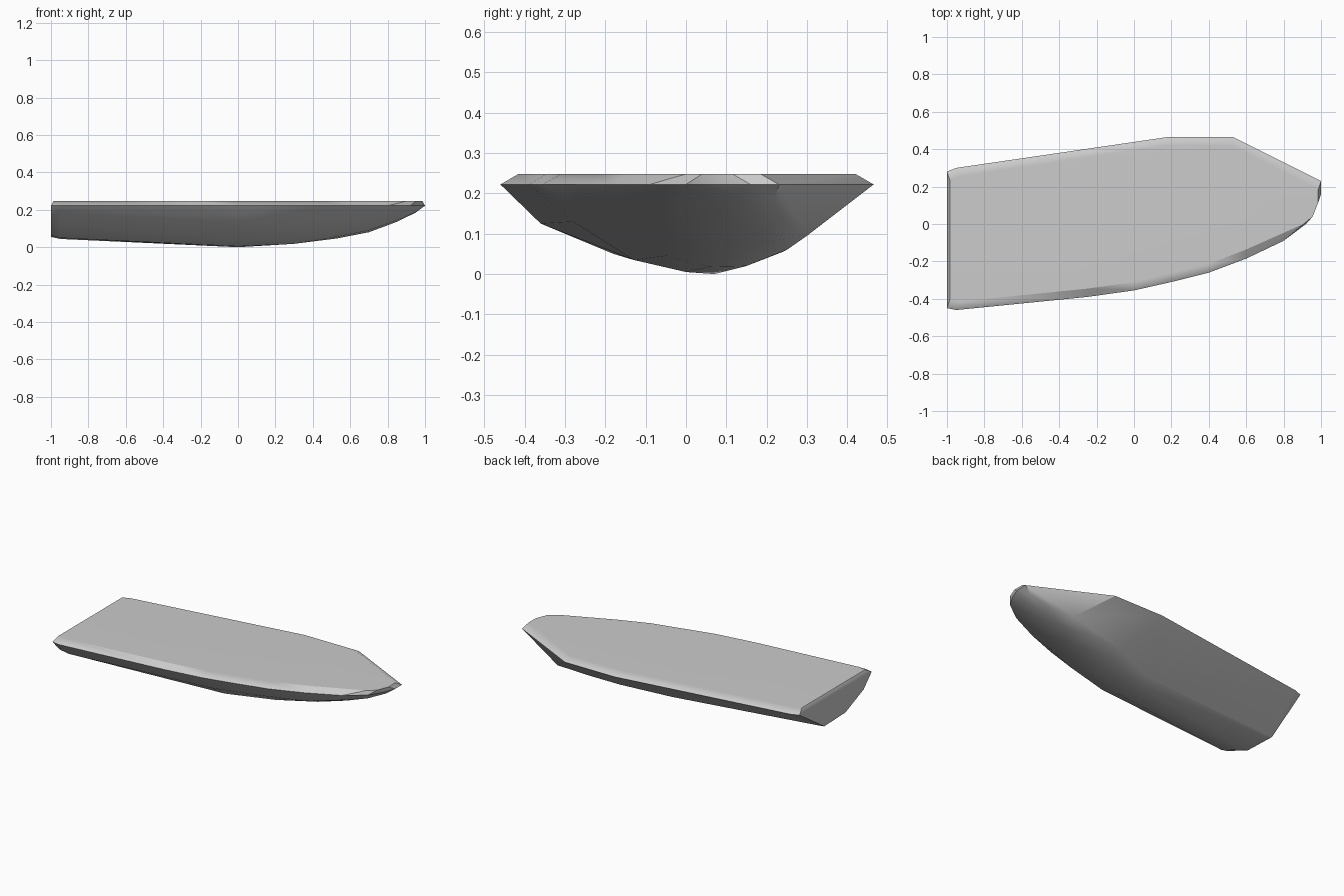
import bpy
import bmesh
import math

cube = bpy.data.objects.get("Cube")
if cube:
    bpy.data.objects.remove(cube, do_unlink=True)

RIM_Z, DECK_Z = 0.222, 0.248

# Plain grey paint
paint = bpy.data.materials.new("light_grey")
paint.use_nodes = True
grey = (0.6, 0.6, 0.6, 1.0)
paint.diffuse_color = grey
shader = next(n for n in paint.node_tree.nodes if n.type == 'BSDF_PRINCIPLED')
shader.inputs["Base Color"].default_value = grey
shader.inputs["Roughness"].default_value = 0.6

# Plan outline of the rim: curved side, blunt bow tip, straight side, stern
rim = [(-1, -0.45), (-0.95, -0.46), (-0.25, -0.39), (0, -0.355), (0.2, -0.31),
       (0.4, -0.26), (0.6, -0.185), (0.8, -0.09), (0.92, 0.0), (0.97, 0.08),
       (1, 0.16), (1, 0.23), (0.53, 0.465), (0.18, 0.465), (-0.95, 0.3), (-1, 0.28)]

# Bottom stations from stern to bow: x, then (y, z) across the hull
stations = [
    (-1.0, [(-0.37, 0.14), (-0.185, 0.062), (0.03, 0.055)]),
    (-0.95, [(-0.36, 0.125), (-0.18, 0.05), (0.02, 0.044)]),
    (0.0, [(-0.28, 0.13), (-0.13, 0.035), (0, 0.005), (0.07, 0), (0.14, 0.018)]),
    (0.3, [(-0.2, 0.13), (-0.05, 0.045), (0.06, 0.018), (0.15, 0.02), (0.24, 0.055)]),
    (0.53, [(-0.1, 0.12), (0.05, 0.056), (0.14, 0.047), (0.25, 0.06)]),
    (0.7, [(-0.03, 0.14), (0.1, 0.09), (0.2, 0.08), (0.3, 0.095)]),
    (0.85, [(0.1, 0.145), (0.18, 0.136), (0.235, 0.14)]),
    (0.95, [(0.14, 0.187), (0.22, 0.185)]),
]

# Gather the bottom, the rim and the slightly smaller flat deck
points = [(x, y, z) for x, section in stations for y, z in section]
points += [(x, y, RIM_Z) for x, y in rim]
points += [(x * 0.985, y - math.copysign(min(0.045, abs(y) * 0.5), y), DECK_Z)
           for x, y in rim]

# Stretch one convex skin over the points and merge its flat areas
bm = bmesh.new()
for p in points:
    bm.verts.new(p)
skin = bmesh.ops.convex_hull(bm, input=bm.verts[:])
loose = {g for g in skin["geom_interior"] + skin["geom_unused"]
         if isinstance(g, bmesh.types.BMVert)}
bmesh.ops.delete(bm, geom=list(loose), context='VERTS')
bmesh.ops.dissolve_limit(bm, angle_limit=math.radians(1),
                         verts=bm.verts[:], edges=bm.edges[:])
bmesh.ops.recalc_face_normals(bm, faces=bm.faces[:])
mesh = bpy.data.meshes.new("boat_hull")
bm.to_mesh(mesh)
bm.free()
mesh.materials.append(paint)
hull = bpy.data.objects.new("boat_hull", mesh)
bpy.context.collection.objects.link(hull)

# Soft shading that keeps the hard edges and the flat deck
bpy.ops.object.select_all(action='DESELECT')
hull.select_set(True)
bpy.context.view_layer.objects.active = hull
bpy.ops.object.shade_smooth_by_angle(angle=math.radians(30))
weighted = hull.modifiers.new("flat_deck_normals", 'WEIGHTED_NORMAL')
weighted.keep_sharp = True
